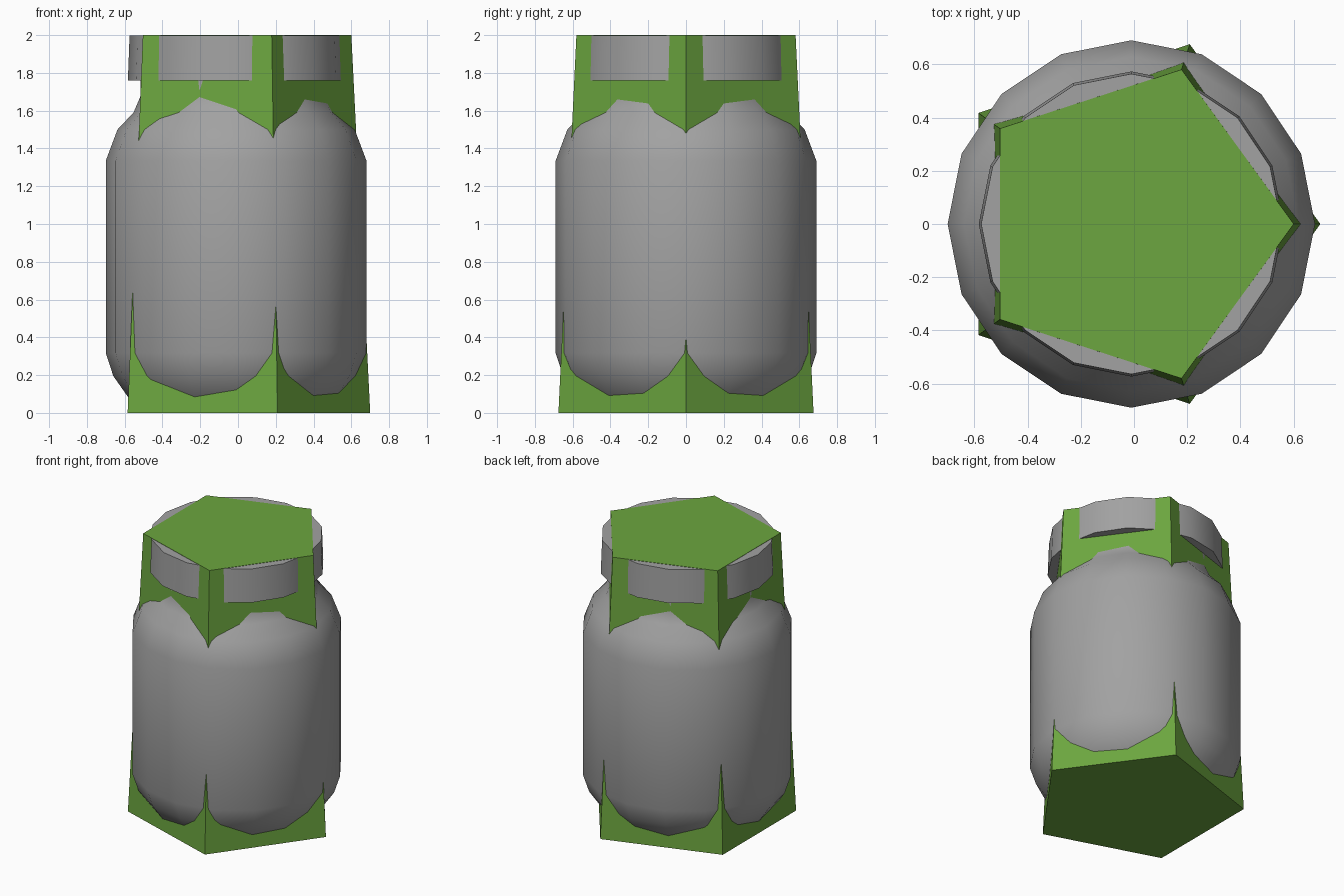
import bpy
import math

cube = bpy.data.objects.get("Cube")
if cube:
    bpy.data.objects.remove(cube)


def material(name, colour):
    mat = bpy.data.materials.new(name)
    mat.use_nodes = True
    mat.diffuse_color = colour
    mat.node_tree.nodes["Principled BSDF"].inputs["Base Color"].default_value = colour
    return mat


def lathe(name, profile, sides, mat):
    """Revolve (radius, height) points about z and cap both ends."""
    verts = []
    for radius, z in profile:
        for i in range(sides):
            a = math.tau * i / sides
            verts.append((radius * math.cos(a), radius * math.sin(a), z))
    faces = [tuple(reversed(range(sides)))]
    for row in range(len(profile) - 1):
        for i in range(sides):
            j = (i + 1) % sides
            low, high = row * sides, (row + 1) * sides
            faces.append((low + i, low + j, high + j, high + i))
    faces.append(tuple(range(len(verts) - sides, len(verts))))
    mesh = bpy.data.meshes.new(name)
    mesh.from_pydata(verts, [], faces)
    mesh.materials.append(mat)
    obj = bpy.data.objects.new(name, mesh)
    obj.location.x = -0.01
    bpy.context.collection.objects.link(obj)
    return obj


grey = material("grey", (0.36, 0.36, 0.36, 1))
green = material("green", (0.15, 0.38, 0.05, 1))

# Rounded jar with a narrow neck and an overhanging lid
jar_body = lathe("jar_body", [
    (0.50, 0.03), (0.573, 0.085), (0.65, 0.195), (0.69, 0.317),
    (0.69, 1.335), (0.628, 1.50), (0.543, 1.59), (0.507, 1.675),
    (0.507, 1.76), (0.573, 1.76), (0.564, 1.998)], 16, grey)

# Tapered five-sided case whose corners stand out of the jar
corner_case = lathe("corner_case", [(0.71, 0), (0.61, 2)], 5, green)

# Smooth the jar but keep the lid edges crisp
bpy.ops.object.select_all(action="DESELECT")
jar_body.select_set(True)
bpy.context.view_layer.objects.active = jar_body
bpy.ops.object.shade_smooth_by_angle(angle=math.radians(35))
